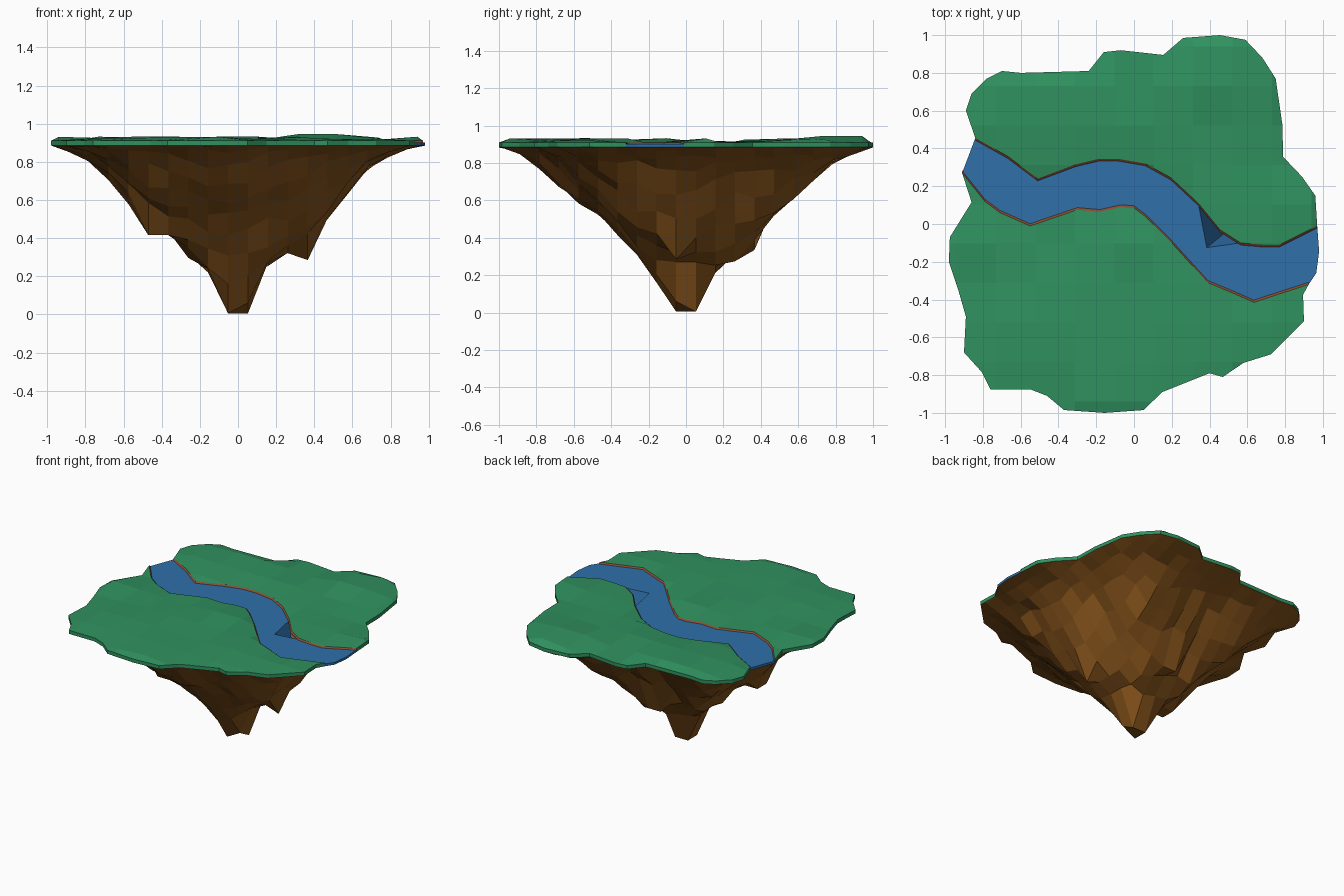
import bpy, bmesh, math, random
from mathutils import Vector

if "Cube" in bpy.data.objects:
    bpy.data.objects.remove(bpy.data.objects["Cube"])

random.seed(4)
RIM_LOW, RIM_TOP, WATER, STEP = 0.885, 0.911, 0.902, 0.1045

# Island outline, counter-clockwise: north shore, then south shore
NORTH = [(.97, -.01), (.96, .15), (.89, .25), (.79, .355), (.785, .53), (.75, .77), (.68, .88),
         (.59, .975), (.455, 1.0), (.26, .985), (.155, .895), (-.07, .92), (-.16, .91), (-.24, .81),
         (-.6, .80), (-.70, .81), (-.78, .77), (-.86, .69), (-.89, .60), (-.84, .455)]
SOUTH = [(-.91, .27), (-.86, .115), (-.975, -.07), (-.98, -.2), (-.93, -.35), (-.89, -.49),
         (-.90, -.68), (-.805, -.785), (-.76, -.875), (-.55, -.875), (-.46, -.91), (-.37, -.985),
         (-.155, -1.0), (.05, -.985), (.15, -.89), (.40, -.79), (.47, -.81), (.58, -.735),
         (.725, -.69), (.90, -.515), (.895, -.375), (.925, -.32)]
EAST_MOUTH = [(.965, -.26), (.98, -.145)]
OUTLINE = NORTH + SOUTH + EAST_MOUTH

# River banks, west to east, between the shore ends
BANK_N = [(-.84, .455), (-.67, .36), (-.51, .24), (-.31, .315), (-.185, .345), (-.085, .345),
          (.06, .32), (.195, .245), (.34, .11), (.455, -.03), (.565, -.10), (.68, -.11),
          (.77, -.11), (.97, -.01)]
BANK_S = [(-.91, .27), (-.79, .12), (-.71, .06), (-.55, -.01), (-.30, .075), (-.18, .065),
          (-.07, .09), (0, .085), (.06, .04), (.195, -.095), (.39, -.31), (.51, -.36),
          (.635, -.415), (.725, -.385), (.925, -.32)]

# Underside height against radius, towards each side
RADII = [.075, .155, .26, .365, .47, .575, .68, .78, .88, .97]
EAST_P = [.0, .25, .33, .39, .48, .65, .77, .83, .86, .885]
WEST_P = [.0, .19, .28, .40, .48, .58, .71, .80, .85, .885]
SOUTH_P = [.01, .15, .31, .40, .52, .59, .67, .78, .86, .885]
NORTH_P = [.01, .22, .31, .42, .55, .63, .755, .82, .86, .885]
# Hanging spurs: x, y, reach, height
SPURS = [(.365, -.05, .09, .285), (-.42, -.2, .11, .415), (0, .365, .1, .335)]


def material(name, rgb):
    m = bpy.data.materials.new(name)
    m.diffuse_color = (*rgb, 1)
    m.use_nodes = True
    m.node_tree.nodes["Principled BSDF"].inputs["Base Color"].default_value = m.diffuse_color
    return m


grass_mat = material("grass green", (.029, .285, .115))
water_mat = material("river blue", (.028, .16, .40))
rock_mat = material("earth brown", (.24, .088, .011))
clay_mat = material("red clay", (.25, .07, .03))


def finish(bm, name, mat):
    me = bpy.data.meshes.new(name)
    bm.to_mesh(me)
    bm.free()
    me.materials.append(mat)
    ob = bpy.data.objects.new(name, me)
    bpy.context.collection.objects.link(ob)
    return ob


def gridded(points, z, step):
    """Flat polygon cut into square cells."""
    bm = bmesh.new()
    bm.faces.new([bm.verts.new((x, y, z)) for x, y in points])
    for axis in ((1, 0, 0), (0, 1, 0)):
        for k in range(-12, 12):
            co = Vector(axis) * (k + .5) * step
            bmesh.ops.bisect_plane(bm, geom=bm.verts[:] + bm.edges[:] + bm.faces[:],
                                   plane_co=co, plane_no=axis, dist=1e-5)
    return bm


def skirt(bm, z):
    """Drop the open border straight down to z."""
    edges = [e for e in bm.edges if e.is_boundary]
    new = bmesh.ops.extrude_edge_only(bm, edges=edges)["geom"]
    for v in new:
        if isinstance(v, bmesh.types.BMVert):
            v.co.z = z
    bmesh.ops.recalc_face_normals(bm, faces=bm.faces[:])
    if sum(f.normal.z * f.calc_area() for f in bm.faces) < 0:
        bmesh.ops.reverse_faces(bm, faces=bm.faces[:])


def lerp_profile(zs, r):
    if r <= RADII[0]:
        return zs[0]
    for i in range(len(RADII) - 1):
        if r <= RADII[i + 1]:
            t = (r - RADII[i]) / (RADII[i + 1] - RADII[i])
            return zs[i] + t * (zs[i + 1] - zs[i])
    return RIM_LOW


def edge_radius(x, y):
    """Distance from the centre to the outline along (x, y)."""
    r = math.hypot(x, y)
    dx, dy = x / r, y / r
    best = 0
    for (ax, ay), (bx, by) in zip(OUTLINE, OUTLINE[1:] + OUTLINE[:1]):
        ex, ey = bx - ax, by - ay
        det = dx * ey - dy * ex
        if abs(det) > 1e-9:
            t = (ax * ey - ay * ex) / det
            u = (ax * dy - ay * dx) / det
            if t > 0 and -1e-6 <= u <= 1 + 1e-6:
                best = max(best, t)
    return best


# Rocky underside: a gridded outline pulled down into a ragged cone
bm = gridded(OUTLINE, RIM_LOW, STEP)
for v in bm.verts:
    if v.is_boundary:
        continue
    x, y = v.co.x, v.co.y
    r = math.hypot(x, y)
    s = r / edge_radius(x, y) * .97
    we = (x / r) ** 2
    z = we * lerp_profile(EAST_P if x > 0 else WEST_P, s)
    z += (1 - we) * lerp_profile(NORTH_P if y > 0 else SOUTH_P, s)
    if r > .1:
        # Rough surface, deeper to the north-east than the south-west
        fade = min(1, (.97 - s) * 4)
        z += random.uniform(-.015, .03) * fade
        if x * y > 0:
            z -= math.copysign(.07, x) * x * y / r ** 2 * fade
    elif x > 0 > y:
        z = .06
    for sx, sy, reach, height in SPURS:
        if math.hypot(x - sx, y - sy) < reach:
            z = min(z, height)
    v.co.z = min(z, RIM_LOW - .004)
bmesh.ops.recalc_face_normals(bm, faces=bm.faces[:])
if sum(f.normal.z * f.calc_area() for f in bm.faces) > 0:
    bmesh.ops.reverse_faces(bm, faces=bm.faces[:])
finish(bm, "rock_underside", rock_mat)

# Two grass slabs with gentle bumps, one on each side of the river
for name, shore, bank in (("north_grass", NORTH, BANK_N[1:-1]),
                          ("south_grass", SOUTH, BANK_S[1:-1][::-1])):
    bm = gridded(shore + bank, RIM_TOP, STEP * 2)
    for v in bm.verts:
        if not v.is_boundary:
            v.co.z += random.uniform(.001, .022)
            if math.hypot(v.co.x - .5, v.co.y - .75) < .2:
                v.co.z = .945
    skirt(bm, RIM_LOW)
    finish(bm, name, grass_mat)

# Sloping clay banks
for name, bank, side in (("north_bank", BANK_N, -1), ("south_bank", BANK_S, 1)):
    bm = bmesh.new()
    top = [bm.verts.new((x, y, RIM_TOP)) for x, y in bank]
    low = [bm.verts.new((x, y + side * .013, WATER - .001)) for x, y in bank]
    for i in range(len(bank) - 1):
        f = bm.faces.new((top[i], top[i + 1], low[i + 1], low[i]))
        f.normal_update()
        if f.normal.z < 0:
            f.normal_flip()
    finish(bm, name, clay_mat)

# River surface, with the one notch beside the north bank
notch = (.385, -.125)
north_edge = [notch if p == (.455, -.03) else p for p in BANK_N]
bm = bmesh.new()
ring = BANK_S + EAST_MOUTH + north_edge[::-1]
bm.faces.new([bm.verts.new((x, y, WATER)) for x, y in ring])
skirt(bm, RIM_LOW)
finish(bm, "river", water_mat)

# Notch: steep facets dropping east under the bank
bm = bmesh.new()
a, b, c, d = [bm.verts.new(p) for p in ((.34, .11, WATER), (*notch, WATER),
                                        (.49, -.04, WATER - .26), (.565, -.10, WATER))]
bm.faces.new((a, b, c))
bm.faces.new((b, d, c))
finish(bm, "river_notch", water_mat)
